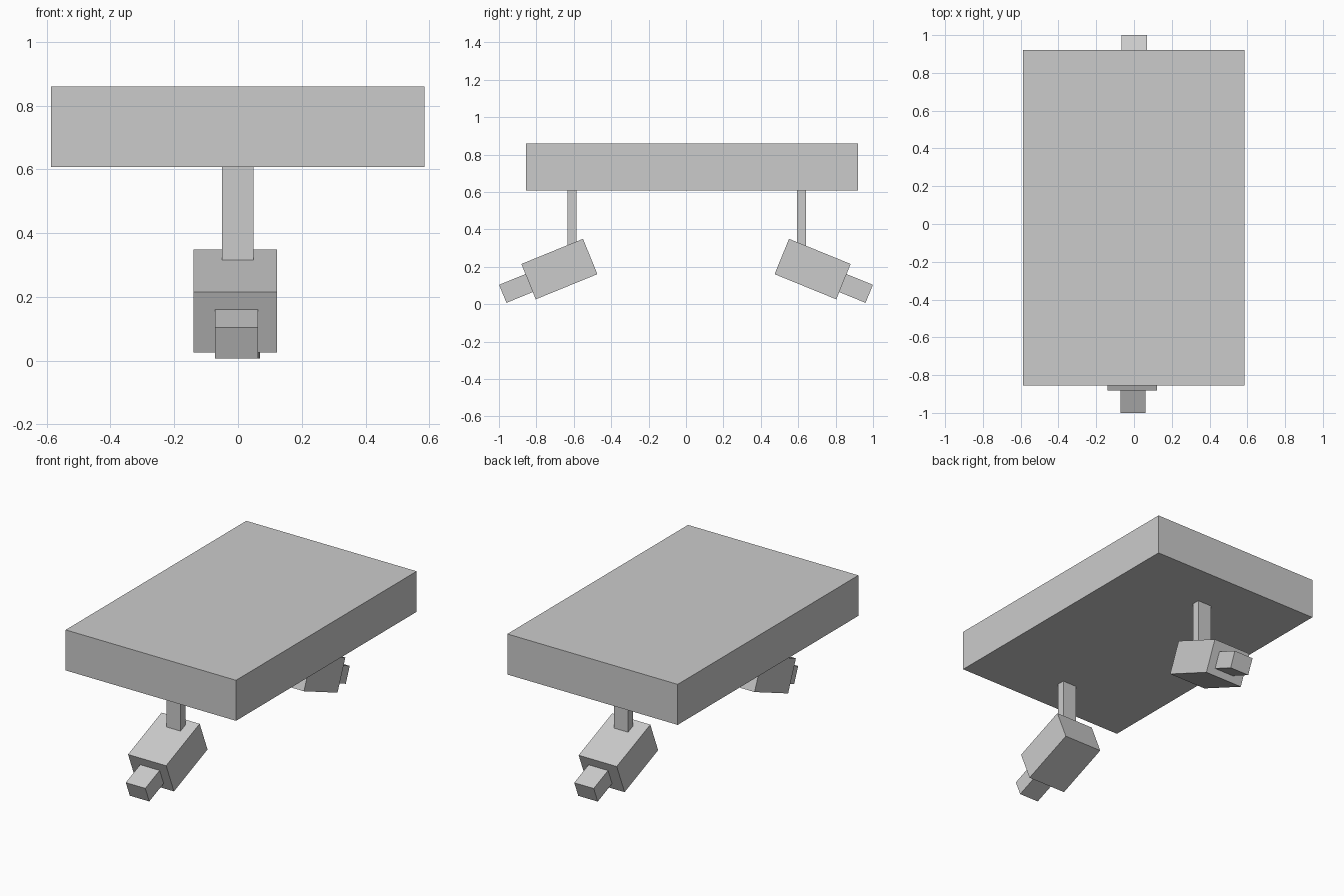
import bpy
import math
from mathutils import Matrix, Vector

if "Cube" in bpy.data.objects:
    bpy.data.objects.remove(bpy.data.objects["Cube"])


def box(name, center, size, tilt=0.0):
    """Box with given centre and full size, tilted about the x axis."""
    bpy.ops.mesh.primitive_cube_add(size=1)
    ob = bpy.context.object
    ob.name = name
    ob.data.transform(Matrix.Diagonal((*size, 1)))
    ob.location = center
    ob.rotation_euler.x = tilt
    return ob


def span(name, lo, hi):
    """Upright box between two corners."""
    lo, hi = Vector(lo), Vector(hi)
    return box(name, (lo + hi) / 2, hi - lo)


# Top slab
span("top_slab", (-0.587, -0.855, 0.608), (0.585, 0.92, 0.86))

# Two hanging lamp-like heads, front and back, tilted down and outwards
TILT = math.radians(22.2)
for side, label, nozzle_x in ((-1, "front", -0.005), (1, "back", 0.002)):
    rod_y = -0.609 if side < 0 else 0.617
    span(label + "_rod", (-0.05, rod_y - 0.024, 0.29), (0.048, rod_y + 0.024, 0.61))
    box(label + "_head", (-0.009, side * 0.677, 0.1875), (0.262, 0.356, 0.204), -side * TILT)
    # nozzle pokes out of the outer face of the head
    box(label + "_nozzle", (nozzle_x, side * 0.901, 0.0873), (0.134, 0.17, 0.104), -side * TILT)
